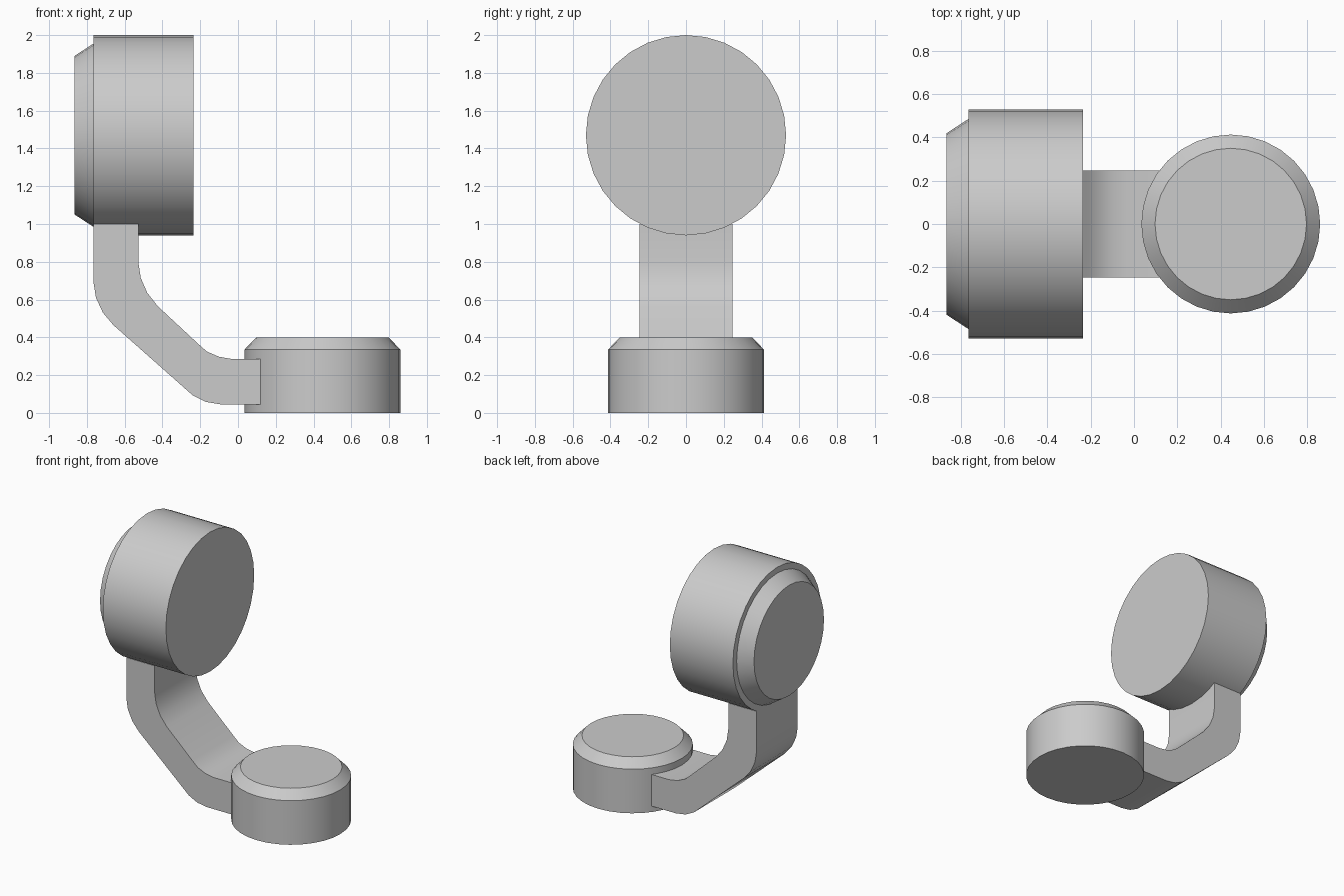
import bpy, bmesh, math

default = bpy.data.objects.get("Cube")
if default:
    bpy.data.objects.remove(default, do_unlink=True)

grey = bpy.data.materials.new("plain grey")
grey.use_nodes = True
colour = (0.6, 0.6, 0.6, 1)
grey.diffuse_color = colour
grey.node_tree.nodes["Principled BSDF"].inputs["Base Color"].default_value = colour


def finish(name, bm):
    """Turn a bmesh into a smooth object with sharp edges kept."""
    bmesh.ops.recalc_face_normals(bm, faces=bm.faces[:])
    mesh = bpy.data.meshes.new(name)
    bm.to_mesh(mesh)
    bm.free()
    mesh.materials.append(grey)
    obj = bpy.data.objects.new(name, mesh)
    bpy.context.collection.objects.link(obj)
    bpy.ops.object.select_all(action="DESELECT")
    obj.select_set(True)
    bpy.context.view_layer.objects.active = obj
    bpy.ops.object.shade_smooth_by_angle(angle=math.radians(30))
    return obj


def turned(name, profile, location, sides=32):
    """Closed solid turned about z from (radius, height) pairs."""
    bm = bmesh.new()
    rings = []
    for r, z in profile:
        angles = [math.tau * i / sides for i in range(sides)]
        rings.append([bm.verts.new((r * math.cos(a), r * math.sin(a), z)) for a in angles])
    for low, high in zip(rings, rings[1:]):
        for i in range(sides):
            j = (i + 1) % sides
            bm.faces.new((low[i], low[j], high[j], high[i]))
    bm.faces.new(rings[0][::-1])
    bm.faces.new(rings[-1])
    obj = finish(name, bm)
    obj.location = location
    return obj


# Round foot with a chamfered top
turned("base_disc", [(0.413, 0), (0.413, 0.335), (0.35, 0.4)], (0.447, 0, 0))

# Sideways drum with a stepped, tapered back
head = turned("head_drum",
              [(0.53, 0), (0.53, 0.53), (0.485, 0.53), (0.42, 0.63)],
              (-0.235, 0, 1.47))
head.rotation_euler.y = -math.pi / 2

# Bent flat arm joining the drum to the foot
outer = [(-0.765, 1.0), (-0.765, 0.69), (-0.752, 0.61), (-0.715, 0.53),
         (-0.66, 0.465), (-0.24, 0.093), (-0.17, 0.058), (-0.09, 0.045), (0.13, 0.045)]
inner = [(0.13, 0.285), (-0.03, 0.285), (-0.10, 0.297), (-0.165, 0.325),
         (-0.21, 0.365), (-0.425, 0.565), (-0.48, 0.635), (-0.515, 0.715),
         (-0.528, 0.80), (-0.528, 1.0)]
bm = bmesh.new()
side = bm.faces.new([bm.verts.new((x, -0.247, z)) for x, z in outer + inner])
grown = bmesh.ops.extrude_face_region(bm, geom=[side], use_keep_orig=True)
moved = [v for v in grown["geom"] if isinstance(v, bmesh.types.BMVert)]
bmesh.ops.translate(bm, verts=moved, vec=(0, 0.494, 0))
finish("bent_arm", bm)
